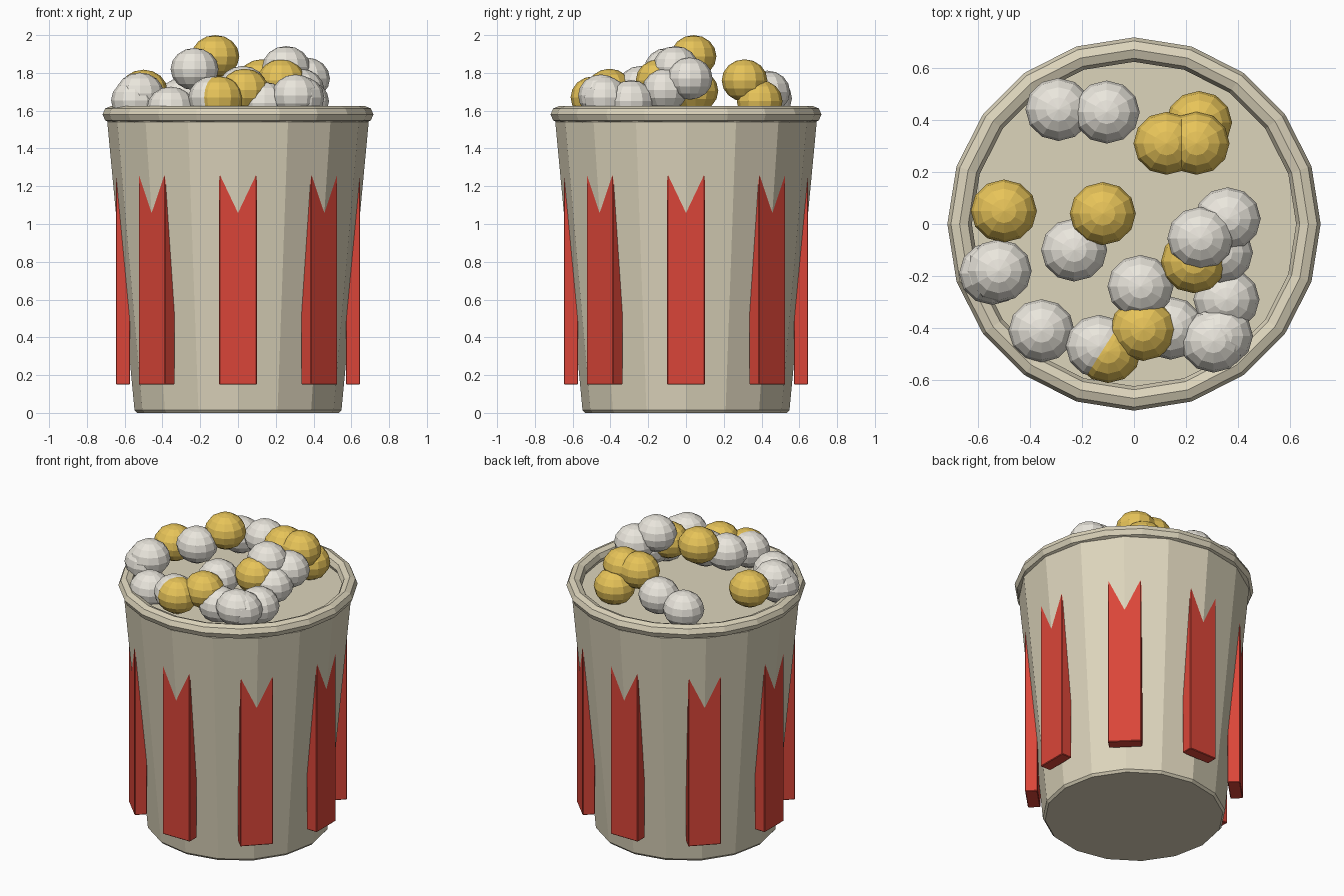
import bpy, bmesh
from math import cos, sin, pi
from mathutils import Matrix, Vector

if "Cube" in bpy.data.objects:
    bpy.data.objects.remove(bpy.data.objects["Cube"])


def material(name, rgb):
    m = bpy.data.materials.new(name)
    m.diffuse_color = (*rgb, 1)
    m.use_nodes = True
    m.node_tree.nodes["Principled BSDF"].inputs["Base Color"].default_value = m.diffuse_color
    return m


CREAM = material("cream", (0.72, 0.66, 0.50))
RED = material("red", (0.70, 0.06, 0.04))
GOLD = material("gold", (0.80, 0.55, 0.10))
WHITE = material("white", (0.82, 0.79, 0.72))


def add_object(name, bm, mat):
    bmesh.ops.recalc_face_normals(bm, faces=bm.faces)
    me = bpy.data.meshes.new(name)
    bm.to_mesh(me)
    bm.free()
    me.materials.append(mat)
    ob = bpy.data.objects.new(name, me)
    bpy.context.collection.objects.link(ob)
    return ob


def lathe(name, profile, sides, mat, closed=False):
    """Turn (radius, z) points round z; cap the ends unless the profile is closed."""
    bm = bmesh.new()
    rings = [[bm.verts.new((r * cos(2 * pi * i / sides), r * sin(2 * pi * i / sides), z))
              for i in range(sides)] for r, z in profile]
    pairs = list(zip(rings, rings[1:]))
    if closed:
        pairs.append((rings[-1], rings[0]))
    else:
        bm.faces.new(rings[0])
        bm.faces.new(rings[-1])
    for a, b in pairs:
        for i in range(sides):
            j = (i + 1) % sides
            bm.faces.new((a[i], a[j], b[j], b[i]))
    return add_object(name, bm, mat)


# Tapered tub, filled to just under the rim
lathe("tub_body", [(0.535, 0), (0.548, 0.015), (0.692, 1.54), (0.68, 1.555)], 16, CREAM)

# Rolled rim
rim = [(0.67 + 0.047 * cos(k * pi / 4), 1.58 + 0.045 * sin(k * pi / 4)) for k in range(8)]
lathe("tub_rim", rim, 20, CREAM, closed=True)

# Eight upright stripes that sink into the flaring wall
for k in range(8):
    bm = bmesh.new()
    bmesh.ops.create_cube(bm, size=1)
    bmesh.ops.scale(bm, vec=(0.075, 0.2, 1.2), verts=bm.verts)
    bmesh.ops.translate(bm, vec=(0.609, 0, 0.75), verts=bm.verts)
    bmesh.ops.bevel(bm, geom=bm.edges[:], offset=0.004, segments=1, affect='EDGES')
    bmesh.ops.rotate(bm, matrix=Matrix.Rotation(k * pi / 4, 3, 'Z'), verts=bm.verts)
    add_object(f"stripe_{k + 1}", bm, RED)

# Popped kernels, slightly squashed balls
gold = [(-.12, .04, 1.888), (-.50, .05, 1.705), (-.10, -.49, 1.67), (.035, -.405, 1.71),
        (.23, -.145, 1.76), (.25, .39, 1.65), (.125, .31, 1.76), (.24, .31, 1.76)]
white = [(-.23, -.10, 1.82), (-.52, -.18, 1.69), (-.545, -.19, 1.655), (-.355, -.41, 1.615),
         (-.135, -.47, 1.67), (.14, -.40, 1.64), (.025, -.24, 1.725), (.305, -.45, 1.68),
         (.33, -.43, 1.67), (.355, -.29, 1.65), (.255, -.055, 1.83), (.36, .02, 1.77),
         (.33, -.11, 1.71), (-.29, .44, 1.665), (-.105, .43, 1.70)]
for label, mat, spots in (("gold", GOLD, gold), ("white", WHITE, white)):
    for k, p in enumerate(spots):
        bm = bmesh.new()
        bmesh.ops.create_uvsphere(bm, u_segments=12, v_segments=8, radius=1)
        bmesh.ops.scale(bm, vec=(0.127, 0.121, 0.112), verts=bm.verts)
        bmesh.ops.translate(bm, vec=Vector(p), verts=bm.verts)
        add_object(f"{label}_kernel_{k + 1}", bm, mat)
